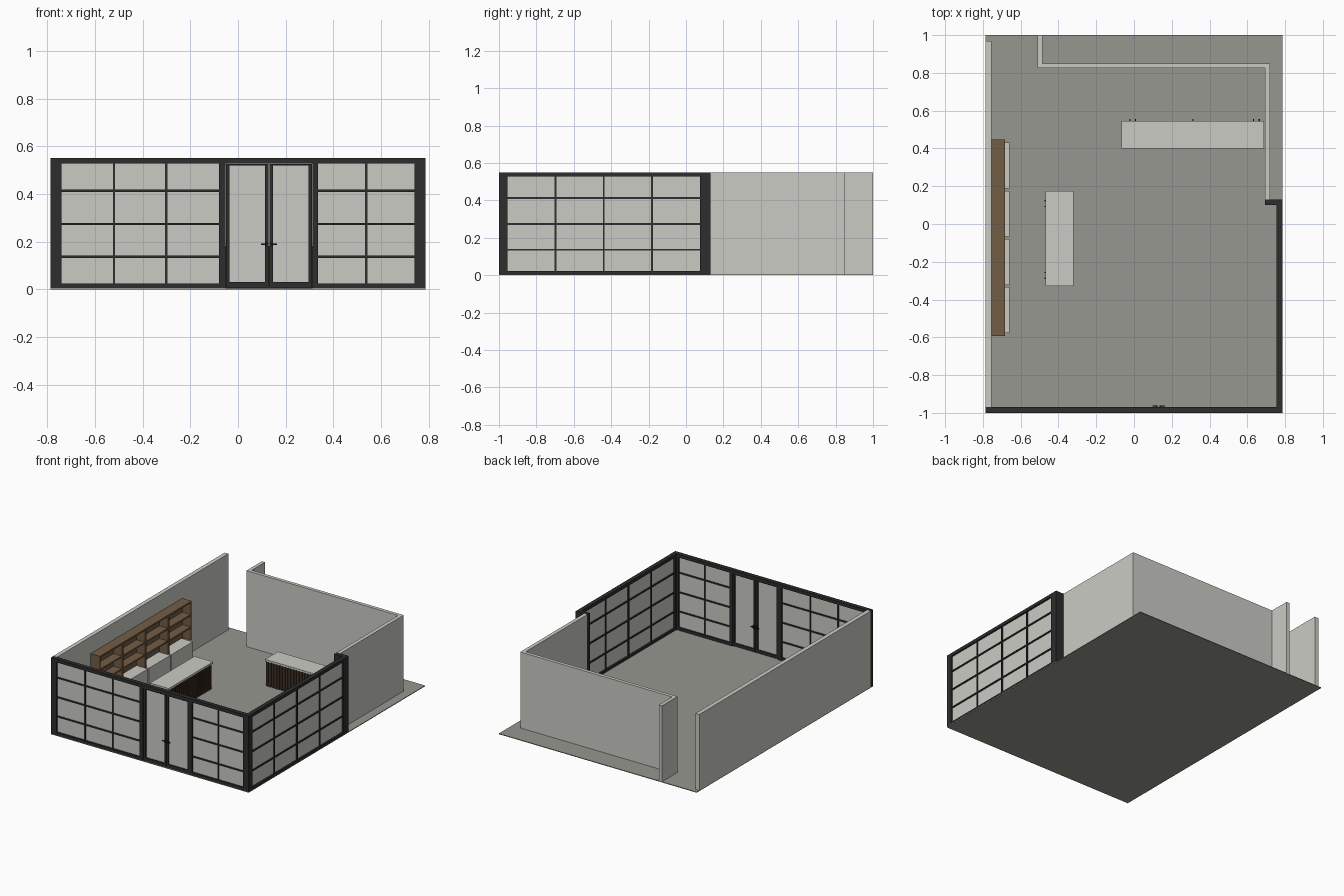
import bpy
import bmesh

cube = bpy.data.objects.get("Cube")
if cube:
    bpy.data.objects.remove(cube, do_unlink=True)


def material(name, r, g, b):
    m = bpy.data.materials.new(name)
    m.use_nodes = True
    m.diffuse_color = (r, g, b, 1)
    m.node_tree.nodes["Principled BSDF"].inputs["Base Color"].default_value = (r, g, b, 1)
    return m


OFF_WHITE = material("off_white", 0.6, 0.6, 0.56)
FLOOR_GREY = material("floor_grey", 0.31, 0.31, 0.28)
FRAME_BLACK = material("frame_charcoal", 0.026, 0.026, 0.026)
OAK = material("oak_brown", 0.17, 0.11, 0.06)
DARK_WOOD = material("dark_wood", 0.055, 0.034, 0.02)
HANDLE_BLACK = material("handle_black", 0.008, 0.008, 0.008)


def boxes(name, mat, extents):
    """One object from boxes given as (x0, x1, y0, y1, z0, z1)."""
    bm = bmesh.new()
    for x0, x1, y0, y1, z0, z1 in extents:
        verts = bmesh.ops.create_cube(bm, size=1)["verts"]
        for v in verts:
            v.co.x = x1 if v.co.x > 0 else x0
            v.co.y = y1 if v.co.y > 0 else y0
            v.co.z = z1 if v.co.z > 0 else z0
    mesh = bpy.data.meshes.new(name)
    bm.to_mesh(mesh)
    bm.free()
    mesh.materials.append(mat)
    obj = bpy.data.objects.new(name, mesh)
    bpy.context.collection.objects.link(obj)
    return obj


HX, HY, H = 0.785, 1.0, 0.55
T = 0.03          # wall thickness
G = 0.005         # floor level

# Floor and solid walls
boxes("floor", FLOOR_GREY, [(-HX, HX, -HY, HY, 0, G)])
boxes("left_wall", OFF_WHITE, [(-HX, -HX + T, -HY + T, 0.97, G, H)])
boxes("back_wall", OFF_WHITE, [(-0.51, 0.72, 0.825, 0.85, G, H)])
boxes("back_stub_wall", OFF_WHITE, [(-0.51, -0.485, 0.85, HY, G, H)])
boxes("right_wall", OFF_WHITE, [(0.693, 0.72, 0.13, 0.825, G, H)])


# Glazed walls: u runs along the wall, the depth range is measured across it
def front(u0, u1, d0, d1, z0, z1):
    return (u0, u1, -HY + d0, -HY + d1, z0, z1)


def side(u0, u1, d0, d1, z0, z1):
    return (HX - d1, HX - d0, u0, u1, z0, z1)


RAILS = (0.136, 0.274, 0.414)
BAR = 0.005


def glazing(name, place, u0, u1, bays):
    """Pane with evenly spaced mullions and three rails."""
    boxes(name + "_glass", OFF_WHITE, [place(u0, u1, 0.012, 0.018, 0.02, 0.53)])
    step = (u1 - u0) / bays
    bars = [place(u0 + i * step - BAR, u0 + i * step + BAR, 0.006, 0.024, 0.02, 0.53)
            for i in range(1, bays)]
    bars += [place(u0, u1, 0.005, 0.025, z - BAR, z + BAR) for z in RAILS]
    boxes(name + "_mullions", FRAME_BLACK, bars)


glazing("front_left_window", front, -0.74, -0.08, 3)
glazing("front_right_window", front, 0.335, 0.74, 2)
glazing("side_window", side, -0.955, 0.075, 4)

boxes("front_frame", FRAME_BLACK,
      [front(a, b, 0, T, G, H) for a, b in
       ((-HX, -0.74), (-0.08, -0.052), (0.312, 0.335), (0.74, HX))] +
      [front(-0.74, 0.74, 0, T, 0.527, H)] +
      [front(a, b, 0, T, G, 0.025) for a, b in ((-0.74, -0.08), (0.335, 0.74))])
boxes("side_frame", FRAME_BLACK,
      [side(-HY + T, -0.955, 0, T, G, H), side(0.075, 0.13, 0, T, G, H),
       side(-0.955, 0.075, 0, T, 0.527, H), side(-0.955, 0.075, 0, T, G, 0.022)])
boxes("return_post", FRAME_BLACK, [(0.693, HX - T, 0.1, 0.13, G, H)])

# Double doors with lever handles on both faces
for name, a, b, hinge in (("left_leaf", -0.05, 0.128, -1), ("right_leaf", 0.132, 0.31, 1)):
    w = 0.014
    boxes("door_" + name + "_glass", OFF_WHITE, [front(a + w, b - w, 0.012, 0.018, 0.03, 0.52)])
    boxes("door_" + name + "_frame", FRAME_BLACK,
          [front(a, a + w, 0.003, 0.027, 0.008, 0.525),
           front(b - w, b, 0.003, 0.027, 0.008, 0.525),
           front(a, b, 0.003, 0.027, 0.008, 0.03),
           front(a, b, 0.003, 0.027, 0.52, 0.525)])
    c = b - 0.009 if hinge < 0 else a + 0.009
    tip = c + hinge * 0.022
    lo, hi = min(c, tip), max(c, tip)
    boxes("door_" + name + "_handle", HANDLE_BLACK,
          [front(c - 0.005, c + 0.005, d0, d1, 0.18, 0.2)
           for d0, d1 in ((0, 0.003), (0.027, 0.038))] +
          [front(lo, hi, d0, d1, 0.186, 0.193) for d0, d1 in ((0, 0.003), (0.034, 0.038))])

# Wall shelving: four bays above the base cabinets
SX0, SX1, SY0, SY1, SZ0, SZ1 = -0.755, -0.682, -0.592, 0.448, 0.15, 0.43
BAY = (SY1 - SY0) / 4
B = 0.007
uprights = []
for i in range(4):
    y0, y1 = SY0 + i * BAY, SY0 + (i + 1) * BAY
    uprights += [(SX0, SX1, y0, y0 + B, SZ0, SZ1), (SX0, SX1, y1 - B, y1, SZ0, SZ1)]
levels = [0.235, 0.325]
boards = [(SX0, SX1 - 0.003, SY0, SY1, z, z + 0.01) for z in levels]
boxes("shelf_unit", OAK, uprights + boards +
      [(SX0, SX1, SY0, SY1, SZ1 - 0.012, SZ1),
       (SX0, SX0 + 0.005, SY0, SY1, SZ0, SZ1)])
boxes("shelf_lights", OFF_WHITE,
      [(SX1 - 0.012, SX1 - 0.006, SY0 + i * BAY + 0.02, SY0 + (i + 1) * BAY - 0.02,
        z - 0.004, z) for z in levels + [SZ1 - 0.012] for i in range(4)])

# Base cabinets
CAB = 0.243
for i in range(4):
    y = SY0 + 0.015 + i * 0.255
    boxes(f"base_cabinet_{i + 1}", OFF_WHITE, [(-0.755, -0.66, y, y + CAB, G, 0.15)])


# Counters: dark slatted body, pale top
def counter(name, x0, x1, y0, y1, slat_faces):
    top, e = 0.195, 0.008
    boxes(name + "_top", OFF_WHITE, [(x0, x1, y0, y1, top - 0.014, top)])
    a, b, c, d = x0 + e, x1 - e, y0 + e, y1 - e
    boxes(name + "_body", DARK_WOOD, [(a, b, c, d, G, top - 0.014)])
    slats = []
    for face in slat_faces:
        along_x = face in ("front", "back")
        lo, hi = (a, b) if along_x else (c, d)
        n = int((hi - lo) / 0.022)
        step = (hi - lo) / n
        for i in range(n):
            u, v = lo + i * step, lo + (i + 0.6) * step
            p = {"front": (u, v, c - 0.006, c), "back": (u, v, d, d + 0.006),
                 "left": (b, b + 0.006, u, v), "right": (a - 0.006, a, u, v)}[face]
            slats.append(p + (G, top - 0.014))
    boxes(name + "_slats", DARK_WOOD, slats)


counter("island_counter", -0.468, -0.32, -0.328, 0.175, ("front", "back", "left"))
counter("service_counter", -0.065, 0.688, 0.4, 0.545, ("front", "right"))

# Cupboard pulls on the staff sides
boxes("island_pulls", HANDLE_BLACK,
      [(-0.475, -0.46, y, y + 0.006, 0.1, 0.15) for y in (0.09, 0.12, -0.29, -0.26)])
boxes("service_pulls", HANDLE_BLACK,
      [(x, x + 0.006, 0.537, 0.555, 0.1, 0.15) for x in (-0.025, 0.005, 0.31, 0.63, 0.66)])
